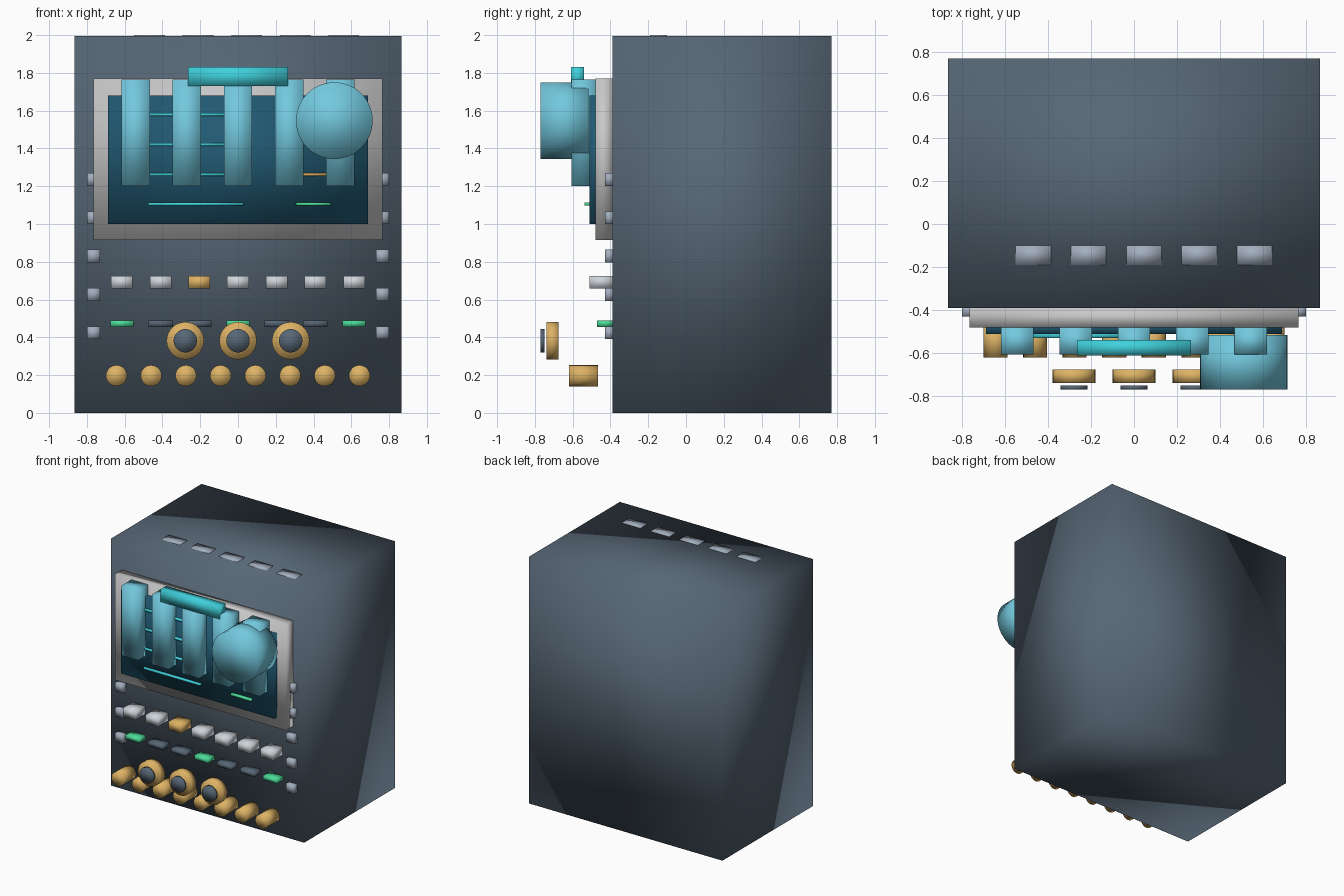
import bpy
from math import radians

cube = bpy.data.objects.get("Cube")
if cube:
    bpy.data.objects.remove(cube, do_unlink=True)


def material(name, r, g, b):
    m = bpy.data.materials.new(name)
    m.use_nodes = True
    m.diffuse_color = (r, g, b, 1)
    m.node_tree.nodes["Principled BSDF"].inputs["Base Color"].default_value = (r, g, b, 1)
    return m


slate = material("slate", 0.095, 0.135, 0.18)
steel = material("steel", 0.36, 0.42, 0.51)
silver = material("silver", 0.58, 0.58, 0.59)
white = material("pale_grey", 0.62, 0.66, 0.70)
navy = material("deep_blue", 0.015, 0.10, 0.17)
sky = material("sky_blue", 0.17, 0.58, 0.73)
cyan = material("bright_cyan", 0.05, 0.63, 0.71)
gold = material("gold", 0.73, 0.45, 0.13)
green = material("green", 0.07, 0.70, 0.31)

FACE = -0.39    # front plane of the cabinet


def finish(name, mat):
    ob = bpy.context.object
    ob.name = name
    ob.data.materials.append(mat)
    bpy.ops.object.transform_apply(location=False)
    bpy.ops.object.shade_smooth()
    return ob


def box(name, mat, x, y, z):
    """Box from (low, high) pairs on each axis."""
    spans = (x, y, z)
    bpy.ops.mesh.primitive_cube_add(size=1, location=[(a + b) / 2 for a, b in spans])
    bpy.context.object.scale = [b - a for a, b in spans]
    return finish(name, mat)


def around(c, width):
    return (c - width / 2, c + width / 2)


def disc(name, mat, x, z, radius, y, sides):
    """Cylinder lying along the y axis."""
    bpy.ops.mesh.primitive_cylinder_add(
        vertices=sides, radius=radius, depth=y[1] - y[0],
        location=(x, (y[0] + y[1]) / 2, z), rotation=(radians(90), 0, 0))
    return finish(name, mat)


# Cabinet and roof vents
box("cabinet", slate, (-0.865, 0.865), (FACE, 0.77), (0, 1.995))
for i in range(5):
    box("roof_vent", steel, around(0.046 + (i - 2) * 0.257, 0.163), (-0.19, -0.10), (1.98, 2.0))

# Screen with its frame
box("screen_frame", silver, (-0.765, 0.765), (-0.48, FACE), (0.915, 1.77))
box("screen", navy, (-0.687, 0.687), (-0.512, -0.45), (1.0, 1.68))

# Thin readout lines on the screen
for i in range(4):
    box("readout_line", cyan, (-0.476, 0.03), (-0.53, -0.505), around(1.105 + i * 0.158, 0.016))
box("gold_readout", gold, (0.307, 0.49), (-0.535, -0.505), around(1.263, 0.016))
box("green_readout", green, (0.307, 0.49), (-0.537, -0.505), around(1.105, 0.016))

# Columns, top bar and the large drum in front of the screen
for i in range(5):
    box("column", sky, around((i - 2) * 0.271, 0.15), (-0.607, -0.48), (1.2, 1.765))
box("top_bar", cyan, (-0.265, 0.265), (-0.61, -0.54), (1.73, 1.832))
disc("drum", sky, 0.51, 1.547, 0.203, (-0.77, -0.515), 48)

# Bolts down both edges
for side in (-1, 1):
    for i in range(5):
        box("edge_bolt", steel, around(side * 0.765, 0.07), (-0.43, FACE + 0.01),
            around(0.424 + i * 0.203, 0.068))

# Push buttons with indicator lights beneath
for i in range(7):
    x = (i - 3) * 0.205
    box("push_button", gold if i == 2 else white, around(x, 0.114), (-0.512, FACE + 0.01),
        around(0.692, 0.066))
    lit = i % 3 == 0
    box("indicator_light", green if lit else slate, around(x, 0.122 if lit else 0.13),
        (-0.47, FACE + 0.01), around(0.473, 0.034))

# Three dials with dark centres
for i in range(3):
    x = (i - 1) * 0.279
    disc("dial_ring", gold, x, 0.382, 0.099, (-0.738, -0.675), 32)
    disc("dial_cap", slate, x, 0.382, 0.062, (-0.77, -0.75), 32)

# Bottom row of knobs
for i in range(8):
    disc("knob", gold, (i - 3.5) * 0.1838, 0.197, 0.056, (-0.62, -0.465), 20)
